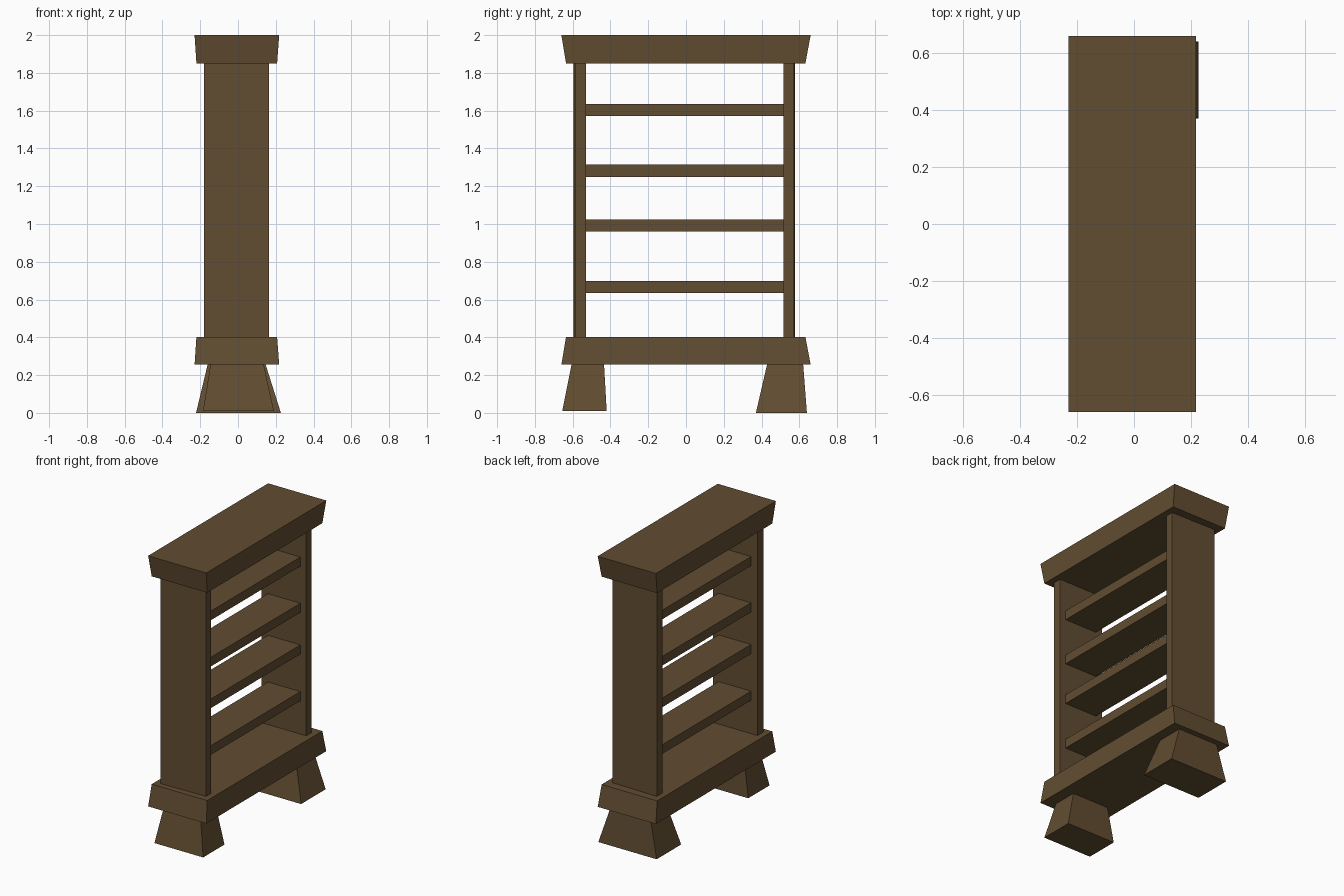
import bpy, bmesh

if "Cube" in bpy.data.objects:
    bpy.data.objects.remove(bpy.data.objects["Cube"])

wood = bpy.data.materials.new("dark_brown_wood")
wood.diffuse_color = (0.12, 0.074, 0.031, 1)
wood.use_nodes = True
wood.node_tree.nodes["Principled BSDF"].inputs["Base Color"].default_value = wood.diffuse_color


def make(name, bottom, top):
    """Six-sided solid joining two four-cornered outlines."""
    bm = bmesh.new()
    lo = [bm.verts.new(p) for p in bottom]
    hi = [bm.verts.new(p) for p in top]
    bm.faces.new(lo[::-1])
    bm.faces.new(hi)
    for i in range(4):
        j = (i + 1) % 4
        bm.faces.new((lo[i], lo[j], hi[j], hi[i]))
    bmesh.ops.recalc_face_normals(bm, faces=bm.faces)
    me = bpy.data.meshes.new(name)
    bm.to_mesh(me)
    bm.free()
    me.materials.append(wood)
    ob = bpy.data.objects.new(name, me)
    bpy.context.collection.objects.link(ob)
    return ob


def rect(x0, x1, y0, y1, z):
    return [(x0, y0, z), (x1, y0, z), (x1, y1, z), (x0, y1, z)]


# Flared top slab and base slab, mirrored in profile
wide = (-0.23, 0.218, -0.66, 0.66)
narrow = (-0.22, 0.207, -0.635, 0.632)
make("top_slab", rect(*narrow, 1.85), rect(*wide, 2.0))
make("base_slab", rect(*wide, 0.255), rect(*narrow, 0.403))

# Upright side panels, very slightly narrower towards the +x edge
for name, inner, outer, back in (("front_side_panel", -0.53, -0.588, -0.596),
                                 ("rear_side_panel", 0.515, 0.572, 0.578)):
    plan = [(-0.18, back), (0.165, outer), (0.165, inner), (-0.18, inner)]
    make(name, [(x, y, 0.39) for x, y in plan], [(x, y, 1.86) for x, y in plan])

# Shelves, set back from the panel edges
for i, z in enumerate((0.635, 0.96, 1.25, 1.572)):
    make(f"shelf_{i + 1}", rect(-0.13, 0.12, -0.535, 0.52, z),
         rect(-0.13, 0.12, -0.535, 0.52, z + 0.064))

# Splayed feet, the rear one a little larger
make("front_foot", rect(-0.185, 0.19, -0.655, -0.42, 0.01),
     rect(-0.145, 0.135, -0.605, -0.434, 0.26))
make("rear_foot", rect(-0.222, 0.227, 0.37, 0.64, 0.0),
     rect(-0.16, 0.145, 0.43, 0.62, 0.26))
